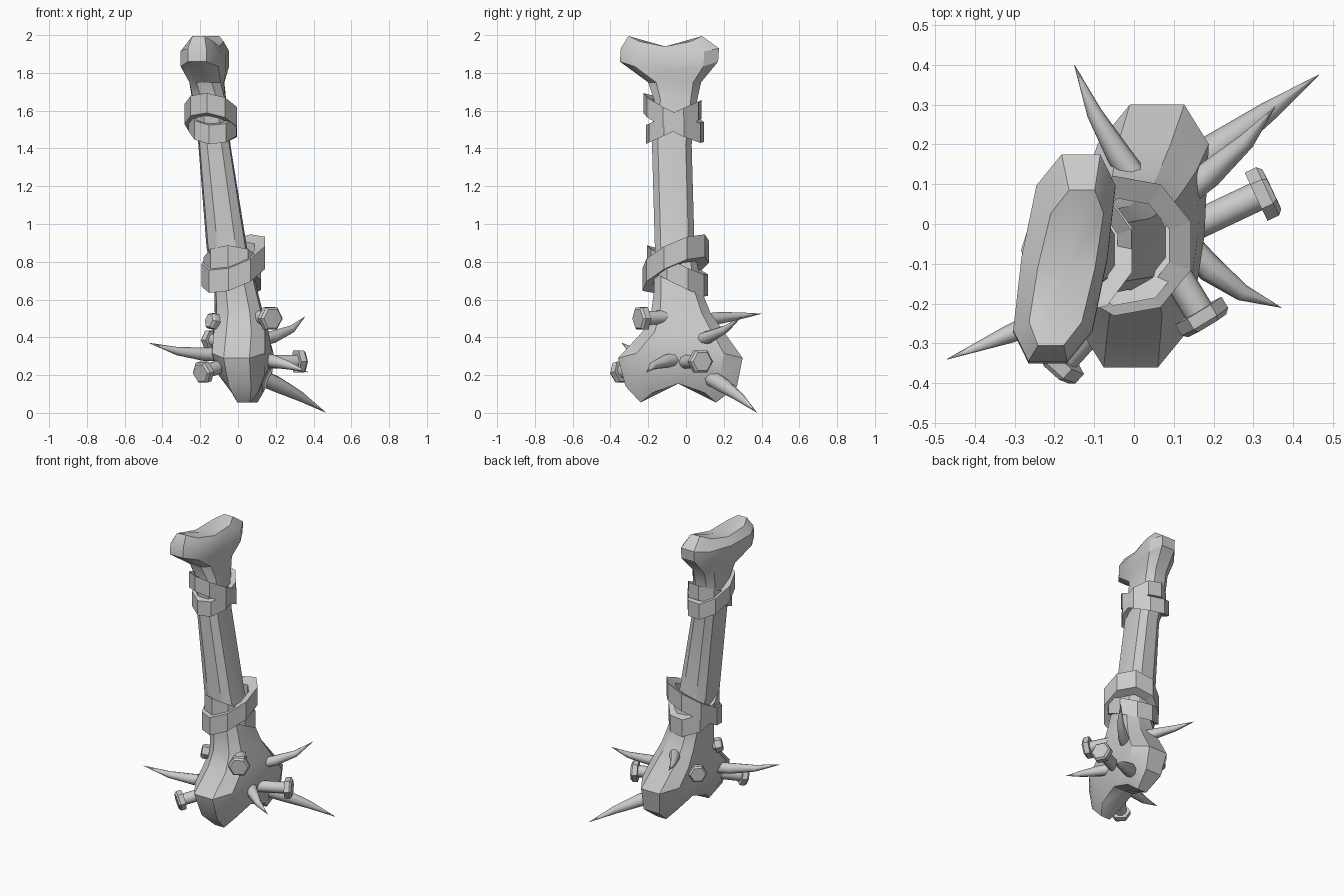
import bpy, bmesh
from math import sin, cos, pi, radians
from mathutils import Vector

cube = bpy.data.objects.get("Cube")
if cube:
    bpy.data.objects.remove(cube, do_unlink=True)

grey = bpy.data.materials.new("plain grey")
grey.use_nodes = True
GREY = (0.6, 0.6, 0.6, 1)
grey.diffuse_color = GREY
grey.node_tree.nodes["Principled BSDF"].inputs["Base Color"].default_value = GREY


def loft(name, rings, closed=False, smooth=None):
    """Skin a list of equal rings; caps the ends unless the loft is closed."""
    bm = bmesh.new()
    vs = [[bm.verts.new(p) for p in ring] for ring in rings]
    n = len(vs[0])
    pairs = list(zip(vs, vs[1:])) + ([(vs[-1], vs[0])] if closed else [])
    for a, b in pairs:
        for i in range(n):
            j = (i + 1) % n
            bm.faces.new((a[i], a[j], b[j], b[i]))
    if not closed:
        for ring in (vs[0], vs[-1]):
            mid = bm.verts.new(sum((v.co for v in ring), Vector()) / n)
            # pull the cap centre in to the saddle between two lobes
            if name == "bone":
                mid.co.z = ring[0].co.z
            for i in range(n):
                bm.faces.new((ring[i], ring[(i + 1) % n], mid))
    bmesh.ops.recalc_face_normals(bm, faces=bm.faces)
    me = bpy.data.meshes.new(name)
    bm.to_mesh(me)
    bm.free()
    me.materials.append(grey)
    ob = bpy.data.objects.new(name, me)
    bpy.context.collection.objects.link(ob)
    if smooth:
        bpy.ops.object.select_all(action="DESELECT")
        ob.select_set(True)
        bpy.context.view_layer.objects.active = ob
        bpy.ops.object.shade_smooth_by_angle(angle=radians(smooth))
    return ob


# Quarter of the bone section, turned into a ten-sided outline
QUARTER = [(1, 0), (0.92, 0.7), (0.45, 1)]
HALF = QUARTER + [(-u, v) for u, v in QUARTER[:0:-1]]
SECTION = HALF + [(-u, -v) for u, v in HALF]


def bone_ring(z, x, rx, y0, y1, sag=0, shear=0):
    """Section from y0 to y1, its front and back ends raised by sag."""
    cy, ry = (y0 + y1) / 2, (y1 - y0) / 2
    return [Vector((x + rx * u + shear * ry * v, cy + ry * v, z + sag * v * v))
            for u, v in SECTION]


# Bone with two knuckles at each end
BONE = [
    (0.155, 0.05, 0.075, -0.24, 0.16, -0.10, 0.1),
    (0.25, 0.04, 0.13, -0.32, 0.27, -0.11, 0.1),
    (0.34, 0.025, 0.152, -0.36, 0.30, -0.05, 0.1),
    (0.43, 0.015, 0.147, -0.23, 0.20, 0, 0.05),
    (0.53, 0.005, 0.128, -0.185, 0.13),
    (0.64, -0.01, 0.115, -0.17, 0.085),
    (0.88, -0.06, 0.107, -0.165, 0.045),
    (1.42, -0.125, 0.085, -0.18, 0.03),
    (1.66, -0.153, 0.09, -0.17, 0.06),
    (1.75, -0.165, 0.09, -0.2, 0.08, 0, 0.1),
    (1.81, -0.175, 0.108, -0.35, 0.17, 0.05, 0.16),
    (1.90, -0.175, 0.108, -0.345, 0.175, 0.03, 0.16),
    (1.94, -0.17, 0.072, -0.305, 0.085, 0.055, 0.2),
]
loft("bone", [bone_ring(*r) for r in BONE], smooth=32)


# Crossed wrapping straps
def strap(name, centre, rx, ry, tilt_x, tilt_y, height, thick):
    c, rings = Vector(centre), []
    for i in range(9):
        a = pi / 9 + i * 2 * pi / 9
        ring = []
        for inset, h in ((0, -0.5), (0, 0.5), (thick, 0.42), (thick, -0.42)):
            x, y = (rx - inset) * cos(a) * 1.05, (ry - inset) * sin(a) * 1.05
            ring.append(c + Vector((x, y, tilt_x * x + tilt_y * y + h * height)))
        rings.append(ring)
    loft(name, rings, closed=True)


strap("upper_strap_outer", (-0.14, -0.065, 1.56), 0.137, 0.155, -0.15, -0.48, 0.105, 0.045)
strap("upper_strap_inner", (-0.13, -0.065, 1.54), 0.125, 0.143, 0.0, 0.45, 0.10, 0.035)
strap("lower_strap_outer", (-0.02, -0.055, 0.79), 0.165, 0.17, 0.35, 0.42, 0.12, 0.055)
strap("lower_strap_inner", (-0.025, -0.045, 0.75), 0.15, 0.155, -0.1, -0.48, 0.115, 0.045)


def disc(centre, axis, r, sides):
    q = axis.to_track_quat("Z", "Y")
    return [centre + q @ Vector((r * cos(2 * pi * i / sides), r * sin(2 * pi * i / sides), 0))
            for i in range(sides)]


# Curved thorns stuck in the lower end: base, tip, radius, sideways bend
def thorn(name, base, tip, r, bend):
    base, tip, bend = Vector(base), Vector(tip), Vector(bend)
    axis = tip - base
    rings = [disc(base + axis * t + bend * sin(pi * t), axis, r * k, 8)
             for t, k in ((-0.15, 1), (0.2, 0.95), (0.6, 0.58), (1, 0.02))]
    loft(name, rings, smooth=50)


thorn("thorn_right_front", (-0.1, -0.19, 0.31), (-0.47, -0.34, 0.37), 0.038, (0, 0, -0.02))
thorn("thorn_left_low", (0.14, 0.14, 0.18), (0.465, 0.375, 0.002), 0.045, (0, 0, 0.012))
thorn("thorn_left_high", (0.13, 0.08, 0.39), (0.355, 0.295, 0.51), 0.036, (0.02, 0, -0.02))
thorn("thorn_back", (0.0, 0.12, 0.495), (-0.15, 0.4, 0.525), 0.034, (-0.01, -0.01, 0))
thorn("thorn_left_front", (0.15, -0.07, 0.28), (0.37, -0.21, 0.215), 0.037, (-0.01, -0.02, 0.01))


# Hex-headed nails: base, head centre, shank radius, head radius
def nail(name, base, head, r, head_r):
    base, head = Vector(base), Vector(head)
    axis = (head - base).normalized()
    loft(name + "_shank", [disc(p, axis, r, 10) for p in (base, head)], smooth=50)
    loft(name + "_head", [disc(head + axis * d, axis, head_r * k, 6)
                          for d, k in ((-0.02, 1), (0.012, 1), (0.024, 0.82))])


nail("nail_left", (0.12, -0.02, 0.27), (0.325, 0.077, 0.272), 0.037, 0.067)
nail("nail_left_front", (0.06, -0.05, 0.51), (0.172, -0.235, 0.5), 0.038, 0.068)
nail("nail_front_low", (-0.05, -0.2, 0.26), (-0.185, -0.35, 0.215), 0.037, 0.062)
nail("nail_right_high", (-0.04, -0.09, 0.46), (-0.135, -0.155, 0.485), 0.028, 0.046)
nail("nail_right_back", (-0.03, -0.03, 0.38), (-0.145, 0.085, 0.385), 0.035, 0.058)


# Splinter crack raised as a thin sliver along the shaft
low, high, out = Vector((0.01, -0.135, 0.92)), Vector((-0.055, -0.145, 1.38)), Vector((0.7, -0.7, 0))
side = (high - low).cross(out).normalized()
loft("shaft_splinter", [[p + side * w, p + out * 0.008, p - side * w]
                        for p, w in ((low, 0.002), ((low + high) / 2, 0.012), (high, 0.002))])
